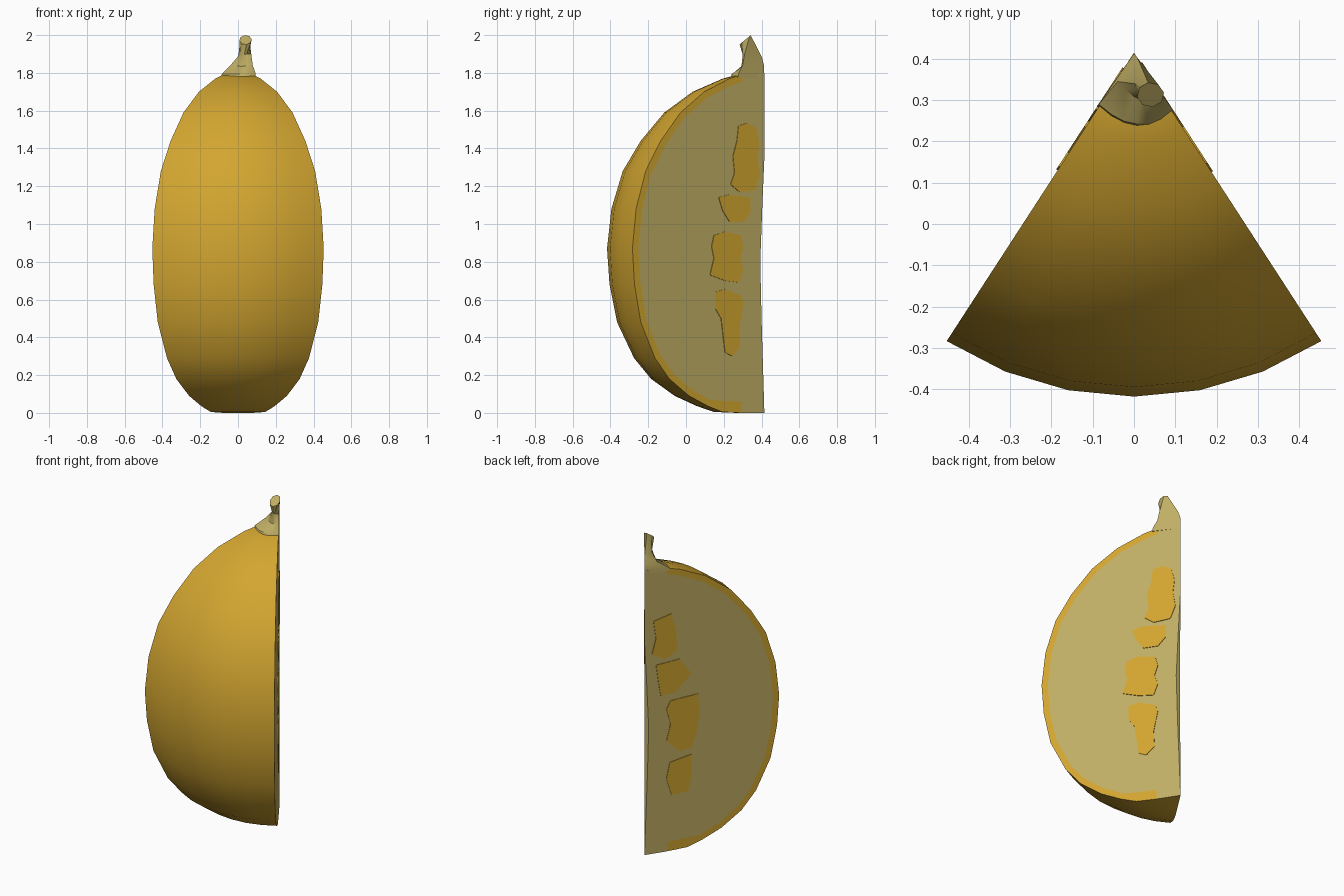
import bpy, bmesh, math
from mathutils import Vector

if "Cube" in bpy.data.objects:
    bpy.data.objects.remove(bpy.data.objects["Cube"])

HALF = math.radians(33)      # half opening angle of the wedge
AXIS_Y = 0.415               # y of the wedge's inner edge


def material(name, rgb):
    m = bpy.data.materials.new(name)
    m.diffuse_color = (*rgb, 1)
    m.use_nodes = True
    m.node_tree.nodes["Principled BSDF"].inputs["Base Color"].default_value = m.diffuse_color
    return m


ORANGE = material("orange_skin", (0.65, 0.38, 0.03))
FLESH = material("pale_flesh", (0.53, 0.425, 0.13))


def polar(r, z, a):
    return Vector((r * math.sin(a), AXIS_Y - r * math.cos(a), z))


def finish(bm, name, mats, angle=35):
    bmesh.ops.remove_doubles(bm, verts=bm.verts, dist=1e-5)
    bmesh.ops.recalc_face_normals(bm, faces=bm.faces)
    me = bpy.data.meshes.new(name)
    bm.to_mesh(me)
    bm.free()
    for m in mats:
        me.materials.append(m)
    ob = bpy.data.objects.new(name, me)
    bpy.context.collection.objects.link(ob)
    me.polygons.foreach_set("use_smooth", [True] * len(me.polygons))
    me.set_sharp_from_angle(angle=math.radians(angle))
    return ob


def add_face(bm, pts, mat=0):
    f = bm.faces.new([bm.verts.new(p) for p in pts])
    f.material_index = mat
    return f


# Outer skin profile (radius, height), from the base to the stem
skin = [(0.145, 0.0), (0.265, 0.005), (0.355, 0.035), (0.475, 0.09),
        (0.60, 0.18), (0.69, 0.29), (0.78, 0.48), (0.82, 0.68),
        (0.833, 0.87), (0.81, 1.08), (0.75, 1.28), (0.655, 1.44),
        (0.53, 1.59), (0.38, 1.70), (0.22, 1.77), (0.145, 1.79)]
# Slightly hollow inner edge
core = [(0.0, 1.80), (0.0, 1.35), (0.012, 1.12), (0.026, 0.8), (0.018, 0.5), (0.0, 0.0)]

# Inner border of the rind: offset along the profile normal
inner = []
for i, p in enumerate(skin):
    a = Vector(skin[max(i - 1, 0)])
    b = Vector(skin[min(i + 1, len(skin) - 1)])
    t = (b - a).normalized()
    d = 0.06 if i < 2 else 0.037
    inner.append(tuple(Vector(p) + Vector((-t.y, t.x)) * d))

# Wedge body: skin, two cut faces with rind border, narrow back strip
bm = bmesh.new()
SEG = 6
angles = [-HALF + 2 * HALF * i / SEG for i in range(SEG + 1)]
for a, b in zip(angles, angles[1:]):
    for p, q in zip(skin, skin[1:]):
        add_face(bm, [polar(*p, a), polar(*p, b), polar(*q, b), polar(*q, a)])
    for tip, rim in ((core[-1], skin[0]), (core[0], skin[-1])):
        add_face(bm, [polar(*tip, 0), polar(*rim, a), polar(*rim, b)])
for a in (-HALF, HALF):
    for i in range(len(skin) - 1):
        add_face(bm, [polar(*p, a) for p in (skin[i], skin[i + 1], inner[i + 1], inner[i])])
    add_face(bm, [polar(*p, a) for p in [skin[0]] + inner + [skin[-1]] + core], 1)
for p, q in zip(core, core[1:]):
    quad = [polar(*p, -HALF), polar(*p, HALF), polar(*q, HALF), polar(*q, -HALF)]
    pts = [v for i, v in enumerate(quad) if (v - quad[i - 1]).length > 1e-5]
    if len(pts) > 2:
        add_face(bm, pts, 1)
finish(bm, "squash_wedge", [ORANGE, FLESH])

# Seed hollows painted on the cut faces: outlines as (radius, height)
right_seeds = [
    [(.165, 1.52), (.11, 1.535), (.055, 1.51), (.035, 1.43), (.045, 1.35), (.03, 1.26),
     (.06, 1.18), (.16, 1.17), (.215, 1.21), (.19, 1.27), (.2, 1.36), (.175, 1.44)],
    [(.29, 1.14), (.23, 1.155), (.09, 1.14), (.09, 1.06), (.135, 1.01), (.22, 1.01), (.265, 1.07)],
    [(.32, .94), (.25, .96), (.15, .94), (.135, .88), (.155, .82), (.135, .76),
     (.16, .69), (.25, .7), (.345, .73), (.32, .82), (.335, .88)],
    [(.31, .64), (.25, .655), (.15, .62), (.135, .58), (.16, .45), (.155, .35),
     (.205, .30), (.25, .32), (.275, .5), (.31, .55)]]
left_seeds = [
    [(.055, 1.47), (.165, 1.50), (.195, 1.385), (.2, 1.26), (.125, 1.22), (.045, 1.26), (.07, 1.36)],
    [(.07, 1.19), (.215, 1.205), (.29, 1.1), (.19, 1.0), (.10, .99), (.085, 1.08)],
    [(.16, .95), (.33, .965), (.34, .85), (.32, .72), (.29, .63), (.215, .62),
     (.135, .7), (.16, .8), (.135, .9)],
    [(.155, .56), (.29, .59), (.29, .45), (.27, .36), (.165, .355), (.135, .46)]]
for side, a, seeds in (("right", HALF, right_seeds), ("left", -HALF, left_seeds)):
    s = 1 if a > 0 else -1
    n = Vector((s * math.cos(HALF), math.sin(HALF), 0))
    bm = bmesh.new()
    for outline in seeds:
        lo = [polar(*p, a) - n * 0.002 for p in outline]
        hi = [polar(*p, a) + n * 0.004 for p in outline]
        add_face(bm, lo)
        add_face(bm, hi)
        for i in range(len(lo)):
            add_face(bm, [lo[i - 1], lo[i], hi[i], hi[i - 1]])
    finish(bm, "seed_hollows_" + side, [ORANGE])

# Stem: lofted rings, each given by apex, right, front and left points
rings = []
for apex, right, front, left in [
        ((0, .413, 1.77), (.095, .275, 1.775), (.01, .19, 1.765), (-.09, .285, 1.775)),
        ((0, .413, 1.80), (.092, .28, 1.80), (.01, .20, 1.79), (-.085, .29, 1.795)),
        ((0, .413, 1.84), (.078, .30, 1.84), (.02, .275, 1.83), (-.04, .345, 1.84)),
        ((.008, .403, 1.88), (.07, .31, 1.90), (.03, .28, 1.90), (.002, .34, 1.89))]:
    A, R, F, L = map(Vector, (apex, right, front, left))
    arc = [R * (1 - t) ** 2 + F * 2 * t * (1 - t) + L * t * t for t in (i / 6 for i in range(7))]
    rings.append([A] + arc)
tip = []
for i in range(8):            # slanted round end of the stem
    th = math.radians(100 - 45 * i)
    x, y = .04 + .033 * math.cos(th), .313 + .03 * math.sin(th)
    tip.append(Vector((x, y, 1.95 + (y - .283) * 0.83)))
rings.append(tip)
bm = bmesh.new()
for lo, hi in zip(rings, rings[1:]):
    for i in range(8):
        add_face(bm, [lo[i - 1], lo[i], hi[i], hi[i - 1]])
add_face(bm, rings[0])
add_face(bm, rings[-1])
finish(bm, "stem", [FLESH])
